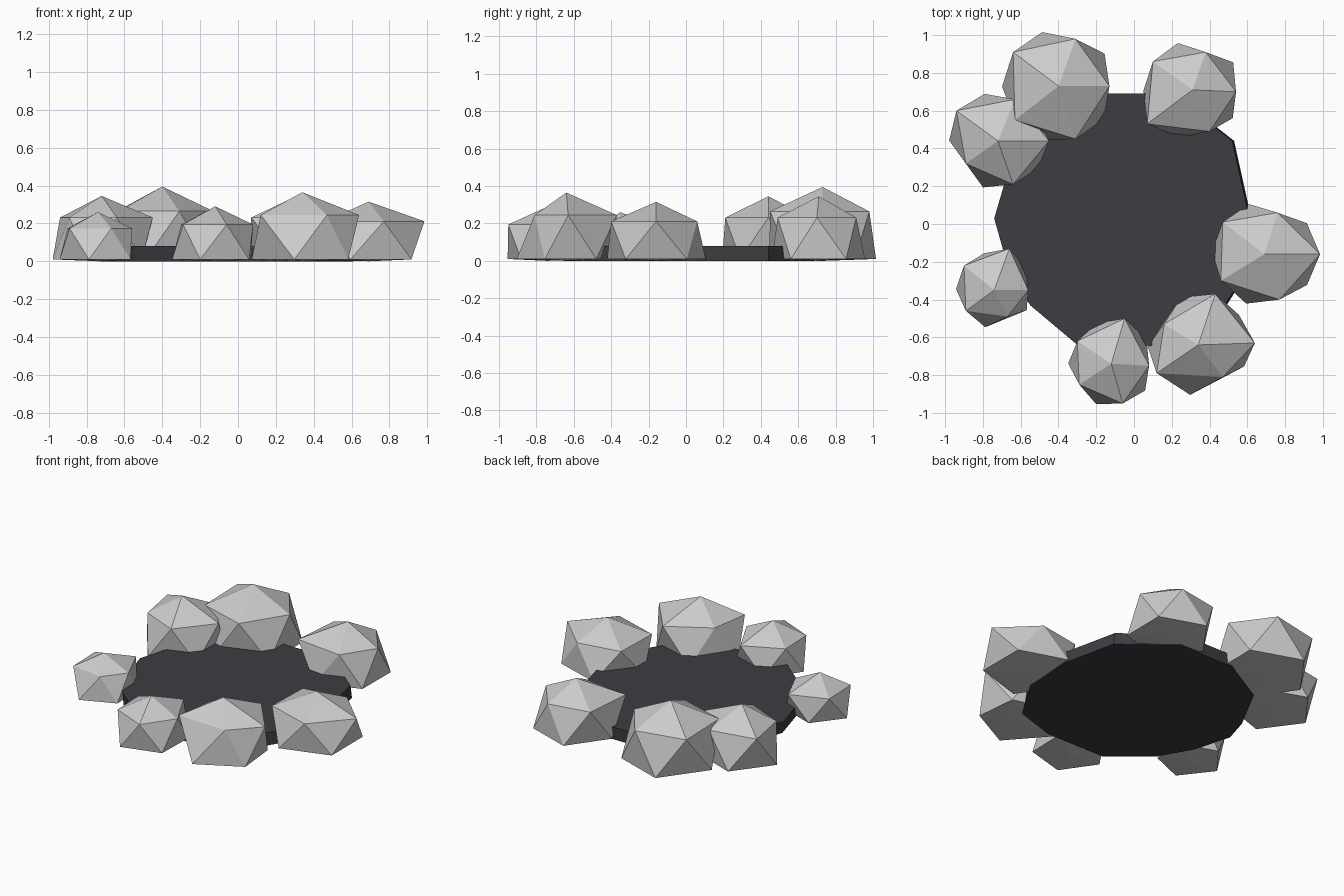
import bpy, bmesh
from math import atan2, cos, sin, hypot, tau

if "Cube" in bpy.data.objects:
    bpy.data.objects.remove(bpy.data.objects["Cube"])


def finish(bm, name):
    bmesh.ops.recalc_face_normals(bm, faces=bm.faces[:])
    mesh = bpy.data.meshes.new(name)
    bm.to_mesh(mesh)
    bm.free()
    obj = bpy.data.objects.new(name, mesh)
    bpy.context.collection.objects.link(obj)
    return obj


def rock(name, apex, shoulder):
    """Faceted boulder: apex, five shoulder points, staggered ground ring."""
    ax, ay, az = apex
    polar = sorted((atan2(y - ay, x - ax), hypot(x - ax, y - ay)) for x, y in shoulder)
    base_r = 1.05 * sum(r for _, r in polar) / len(polar)
    pts = [apex, (ax, ay, 0.0)]
    for i, (a, r) in enumerate(polar):
        nxt = polar[(i + 1) % len(polar)][0]
        mid = a + ((nxt - a) % tau) / 2
        pts.append((ax + r * cos(a), ay + r * sin(a), az * 0.67))
        pts.append((ax + base_r * cos(mid), ay + base_r * sin(mid), 0.01))
    bm = bmesh.new()
    for p in pts:
        bm.verts.new(p)
    bmesh.ops.convex_hull(bm, input=bm.verts[:])
    return finish(bm, name)


# Ring of seven boulders: apex, then plan outline of the shoulder
rock("front_right_rock", (.34, -.64, .365),
     [(.43, -.37), (.64, -.63), (.47, -.81), (.12, -.79), (.16, -.53)])
rock("right_rock", (.69, -.16, .315),
     [(.985, -.16), (.76, .06), (.47, .01), (.46, -.30), (.77, -.40)])
rock("back_right_rock", (.31, .71, .345),
     [(.38, .91), (.54, .70), (.40, .49), (.07, .53), (.10, .86)])
rock("back_rock", (-.40, .73, .395),
     [(-.31, .98), (-.13, .73), (-.31, .45), (-.63, .55), (-.64, .91)])
rock("back_left_rock", (-.72, .44, .345),
     [(-.94, .60), (-.89, .32), (-.64, .21), (-.45, .44), (-.63, .66)])
rock("left_rock", (-.74, -.35, .26),
     [(-.66, -.13), (-.56, -.35), (-.67, -.49), (-.89, -.46), (-.90, -.22)])
rock("front_rock", (-.12, -.74, .29),
     [(-.05, -.50), (.08, -.75), (-.06, -.95), (-.29, -.85), (-.30, -.62)])

# Dark ash bed: irregular low slab
outline = [(.60, .08), (.52, .44), (.20, .69), (-.20, .69), (-.53, .50), (-.69, .20),
           (-.74, .03), (-.67, -.22), (-.55, -.43), (-.30, -.64), (.12, -.645),
           (.40, -.56), (.58, -.27)]
bm = bmesh.new()
base = bm.faces.new([bm.verts.new((x + 0.01, y, 0.0)) for x, y in outline])
top = bmesh.ops.extrude_face_region(bm, geom=[base], use_keep_orig=True)["geom"]
bmesh.ops.translate(bm, vec=(-0.01, 0, 0.08),
                    verts=[v for v in top if isinstance(v, bmesh.types.BMVert)])
bed = finish(bm, "ash_bed")
ash = bpy.data.materials.new("dark_ash")
ash.diffuse_color = (0.045, 0.045, 0.055, 1)
ash.use_nodes = True
ash.node_tree.nodes["Principled BSDF"].inputs["Base Color"].default_value = ash.diffuse_color
bed.data.materials.append(ash)
